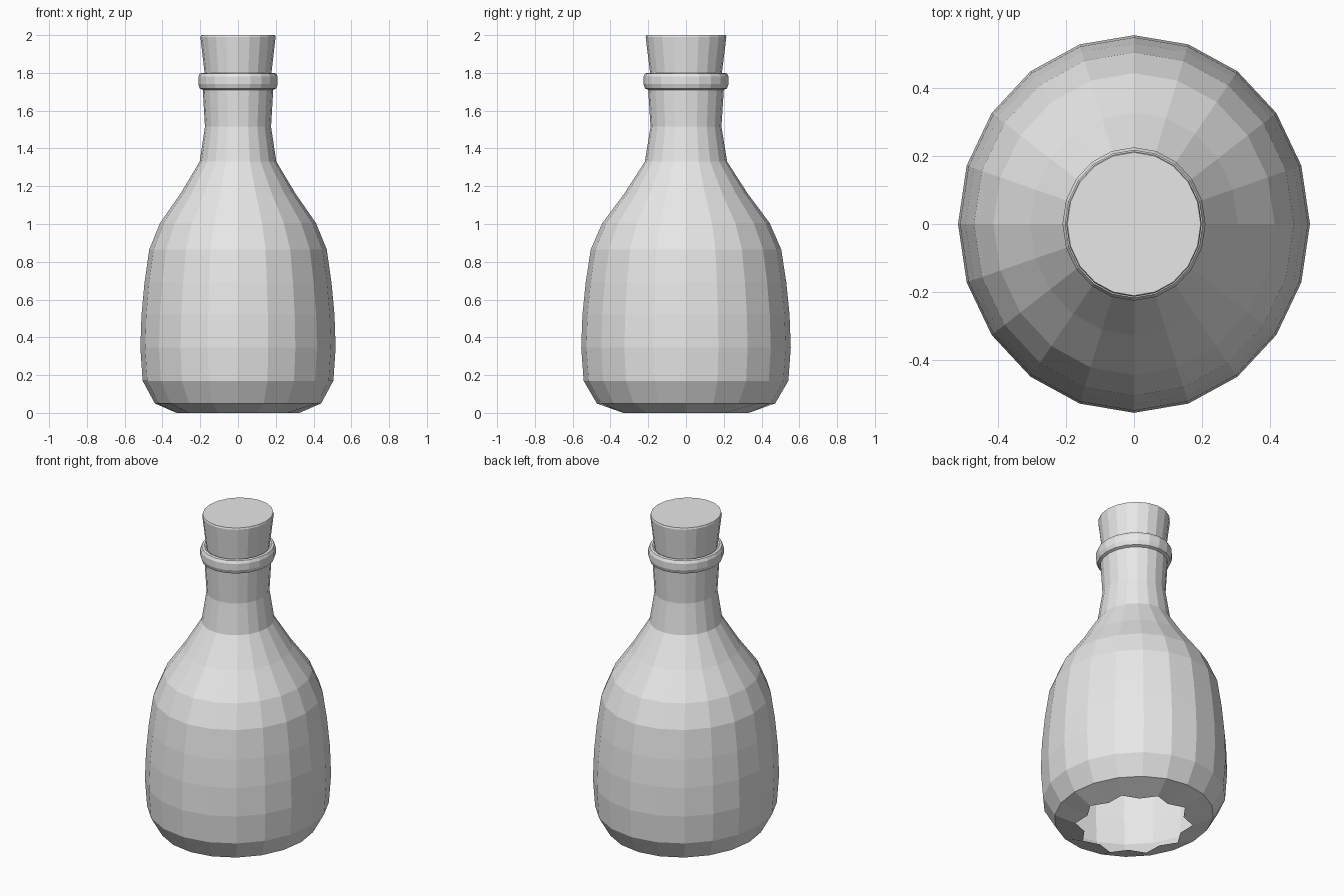
import bpy
import bmesh
from math import cos, sin, pi

SIDES = 20
DEPTH = 1.073  # the cross-section is slightly longer along y

cube = bpy.data.objects.get("Cube")
if cube:
    bpy.data.objects.remove(cube, do_unlink=True)

grey = bpy.data.materials.new("plain_grey")
grey.use_nodes = True
colour = (0.8, 0.8, 0.8, 1)
grey.diffuse_color = colour
grey.node_tree.nodes["Principled BSDF"].inputs["Base Color"].default_value = colour


def lathe(name, profile, caps=False, ragged=0.0):
    """Spin (radius, height) points into flat-sided rings.
    ragged pulls in every second point of the first ring."""
    bm = bmesh.new()
    rings = []
    for level, (radius, z) in enumerate(profile):
        ring = []
        for i in range(SIDES):
            a = 2 * pi * i / SIDES
            r = radius - (ragged if level == 0 and i % 2 else 0)
            ring.append(bm.verts.new((r * cos(a), r * DEPTH * sin(a), z)))
        rings.append(ring)
    for low, high in zip(rings, rings[1:]):
        for i in range(SIDES):
            j = (i + 1) % SIDES
            bm.faces.new((low[i], low[j], high[j], high[i]))
    if caps:
        bm.faces.new(rings[0][::-1])
        bm.faces.new(rings[-1])
    mesh = bpy.data.meshes.new(name)
    bm.to_mesh(mesh)
    bm.free()
    mesh.materials.append(grey)
    obj = bpy.data.objects.new(name, mesh)
    bpy.context.collection.objects.link(obj)
    return obj


# Bottle body and neck, open underneath with a ragged edge
lathe("bottle_body", [
    (0.325, 0), (0.44, 0.05), (0.505, 0.17), (0.517, 0.345), (0.511, 0.52),
    (0.495, 0.69), (0.47, 0.865), (0.413, 1.005), (0.305, 1.16),
    (0.203, 1.33), (0.175, 1.515), (0.187, 1.72),
], ragged=0.045)

# Rounded collar around the mouth
lathe("neck_collar", [
    (0.185, 1.71), (0.202, 1.717), (0.21, 1.74), (0.21, 1.78),
    (0.202, 1.797), (0.188, 1.8), (0.172, 1.79),
])

# Tapered stopper with a narrow chamfer on its top edge
lathe("stopper", [(0.165, 1.7), (0.176, 1.79), (0.199, 1.99), (0.196, 2.0)], caps=True)
